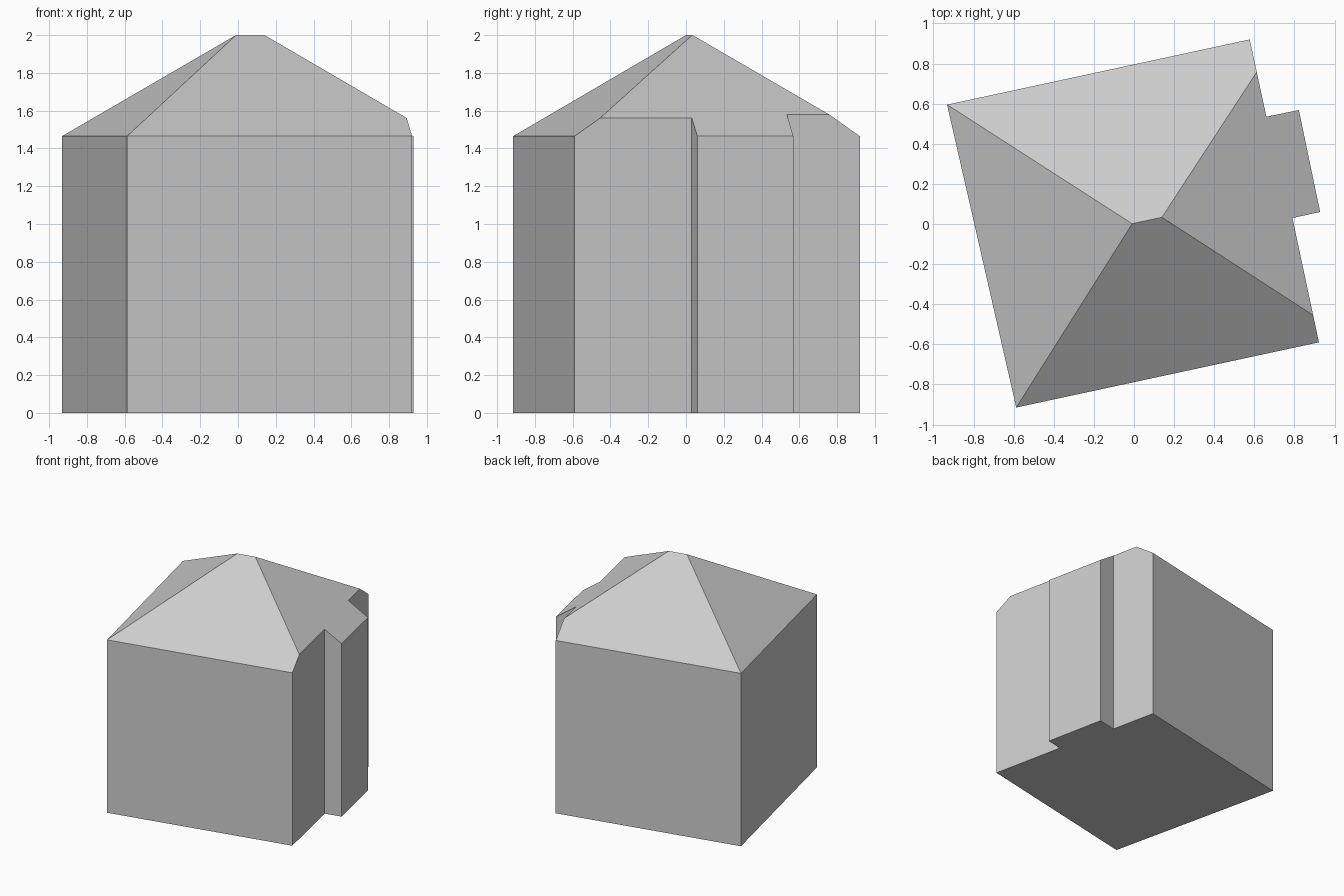
import bpy
import bmesh
from mathutils import Vector

cube = bpy.data.objects.get("Cube")
if cube:
    bpy.data.objects.remove(cube, do_unlink=True)

EAVE = 1.465

# Wall outline, counter-clockwise, with the shallow bay on the left side
sw, se = (-0.587, -0.915), (0.922, -0.59)
bay_s, bay_n = (0.928, 0.06), (0.822, 0.568)
ne, nw = (0.577, 0.92), (-0.932, 0.595)
outline = [sw, se, (0.79, 0.03), bay_s, bay_n, (0.66, 0.535), ne, nw]

# Short ridge at the top of the hipped roof
ridge_west = Vector((-0.01, 0.0, 2.0))
ridge_east = Vector((0.14, 0.035, 2.0))

# Each slope: two eave points and a ridge point
slopes = [(sw, se, ridge_west), (ne, nw, ridge_east),
          (nw, sw, ridge_west), (bay_s, bay_n, ridge_east)]

# Walls: extrude the outline well above the ridge
bm = bmesh.new()
base = bm.faces.new([bm.verts.new((x, y, 0)) for x, y in outline])
top = bmesh.ops.extrude_face_region(bm, geom=[base], use_keep_orig=True)
bmesh.ops.translate(bm, vec=(0, 0, 4),
                    verts=[g for g in top["geom"] if isinstance(g, bmesh.types.BMVert)])
bmesh.ops.recalc_face_normals(bm, faces=bm.faces[:])

# Roof: slice the block along each slope and cap the cut
for a, b, ridge in slopes:
    p, q = Vector((*a, EAVE)), Vector((*b, EAVE))
    normal = (q - p).cross(ridge - p).normalized()
    cut = bmesh.ops.bisect_plane(
        bm, geom=bm.verts[:] + bm.edges[:] + bm.faces[:], dist=1e-5,
        plane_co=p, plane_no=normal, clear_outer=True)
    rim = [g for g in cut["geom_cut"]
           if isinstance(g, bmesh.types.BMEdge) and g.is_boundary]
    bmesh.ops.contextual_create(bm, geom=rim)

bmesh.ops.recalc_face_normals(bm, faces=bm.faces[:])
mesh = bpy.data.meshes.new("house_block")
bm.to_mesh(mesh)
bm.free()
house = bpy.data.objects.new("house_block", mesh)
bpy.context.collection.objects.link(house)

# Plain grey finish
grey = bpy.data.materials.new("light_grey")
grey.use_nodes = True
colour = (0.6, 0.6, 0.6, 1)
grey.diffuse_color = colour
grey.node_tree.nodes["Principled BSDF"].inputs["Base Color"].default_value = colour
mesh.materials.append(grey)
